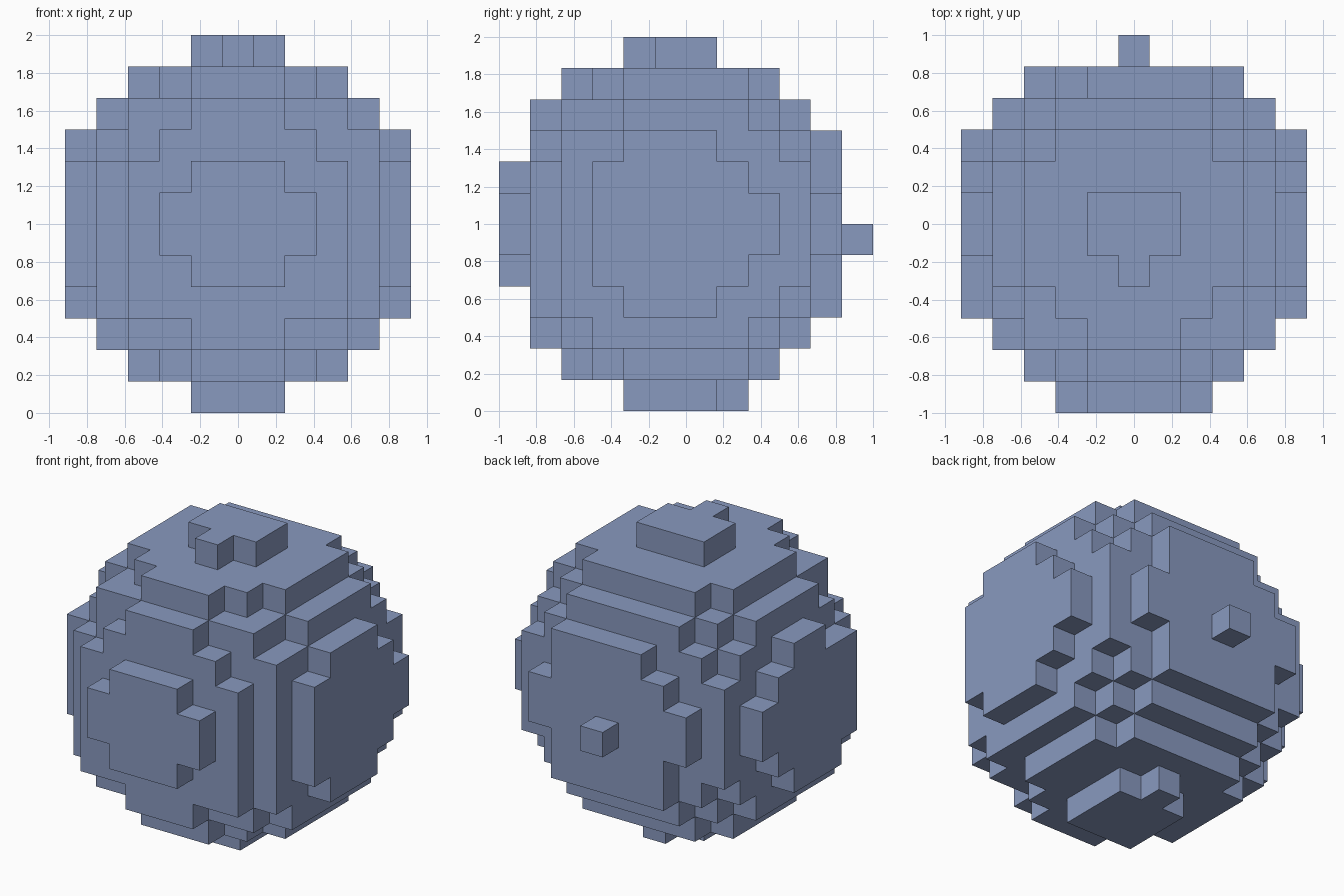
import bpy
import bmesh
from mathutils import Vector

CELL = 1 / 6                              # edge length of one block
CENTRE = Vector((0.04, -0.25, -0.07))     # ball centre, in blocks
RADIUS_SQ = 33.24 + CENTRE.length_squared

cube = bpy.data.objects.get("Cube")
if cube:
    bpy.data.objects.remove(cube, do_unlink=True)


def make_material(name, colour):
    mat = bpy.data.materials.new(name)
    mat.use_nodes = True
    mat.diffuse_color = colour
    mat.node_tree.nodes["Principled BSDF"].inputs["Base Color"].default_value = colour
    return mat


# Blocks whose centres lie inside the ball
halves = [n + 0.5 for n in range(-6, 6)]
blocks = {
    (x, y, z)
    for x in range(-5, 6) for y in halves for z in halves
    if (Vector((x, y, z)) - CENTRE).length_squared <= RADIUS_SQ
}

# Outer skin: one square wherever a block has no neighbour
bm = bmesh.new()
corners = {}


def corner(point):
    key = tuple(round(2 * c) for c in point)
    if key not in corners:
        corners[key] = bm.verts.new(point * CELL + Vector((0, 0, 1)))
    return corners[key]


for block in sorted(blocks):
    for axis in range(3):
        for side in (-1, 1):
            step = Vector((0, 0, 0))
            step[axis] = side
            if tuple(Vector(block) + step) in blocks:
                continue
            u, v = Vector((0, 0, 0)), Vector((0, 0, 0))
            u[(axis + 1) % 3] = 0.5
            v[(axis + 2) % 3] = 0.5 * side
            mid = Vector(block) + step / 2
            bm.faces.new([corner(p) for p in
                          (mid - u - v, mid + u - v, mid + u + v, mid - u + v)])

mesh = bpy.data.meshes.new("block_ball")
bm.to_mesh(mesh)
bm.free()
mesh.materials.append(make_material("slate blue", (0.25, 0.32, 0.52, 1)))
ball = bpy.data.objects.new("block_ball", mesh)
bpy.context.collection.objects.link(ball)
